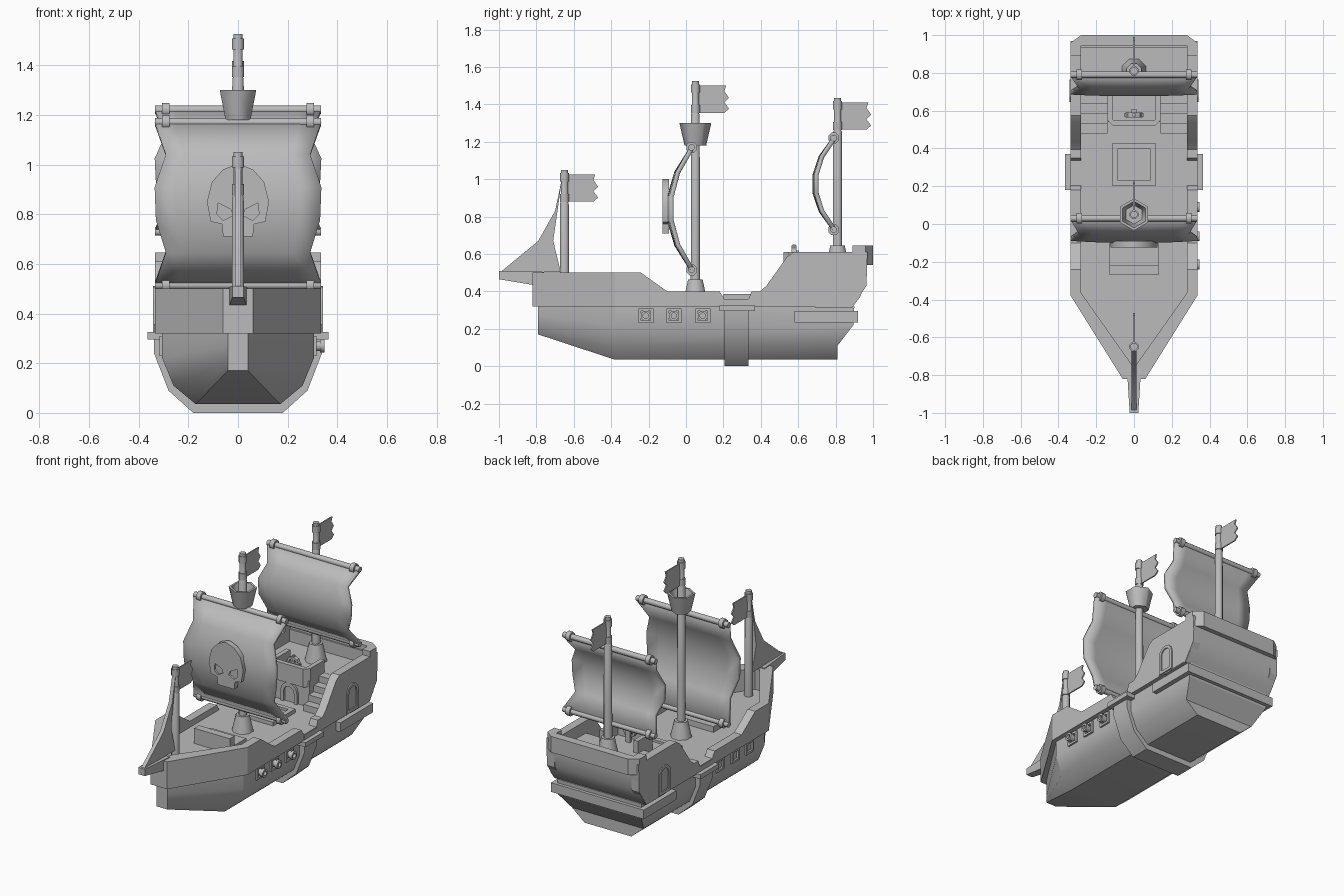
import bpy, bmesh, math
from mathutils import Matrix, Vector

if "Cube" in bpy.data.objects:
    bpy.data.objects.remove(bpy.data.objects["Cube"])

GREY = bpy.data.materials.new("plain_grey")
GREY.diffuse_color = (0.5, 0.5, 0.5, 1)
GREY.use_nodes = True
GREY.node_tree.nodes["Principled BSDF"].inputs["Base Color"].default_value = GREY.diffuse_color


def make(name, verts, faces):
    bm = bmesh.new()
    vs = [bm.verts.new(v) for v in verts]
    for f in faces:
        bm.faces.new([vs[i] for i in f])
    bmesh.ops.remove_doubles(bm, verts=bm.verts, dist=1e-5)
    bmesh.ops.recalc_face_normals(bm, faces=bm.faces)
    me = bpy.data.meshes.new(name)
    bm.to_mesh(me)
    bm.free()
    me.materials.append(GREY)
    ob = bpy.data.objects.new(name, me)
    bpy.context.collection.objects.link(ob)
    return ob


def place(axis, a, b, d):
    return {"x": (d, a, b), "y": (a, d, b), "z": (a, b, d)}[axis]


def prism(name, pts, axis, lo, hi):
    """Flat outline extruded along an axis."""
    n = len(pts)
    v = [place(axis, a, b, d) for d in (lo, hi) for a, b in pts]
    f = [(i, (i + 1) % n, n + (i + 1) % n, n + i) for i in range(n)]
    return make(name, v, f + [list(range(n)), list(range(n, 2 * n))])


def box(name, x, y, z):
    return prism(name, [(x[0], y[0]), (x[1], y[0]), (x[1], y[1]), (x[0], y[1])], "z", *z)


def frame(name, outer, inner, axis, lo, hi):
    """Closed ring between two matching outlines."""
    n = len(outer)
    loops = [(outer, lo), (outer, hi), (inner, hi), (inner, lo)]
    v = [place(axis, a, b, d) for pts, d in loops for a, b in pts]
    f = [(k * n + i, k * n + (i + 1) % n, (k + 1) % 4 * n + (i + 1) % n, (k + 1) % 4 * n + i)
         for k in range(4) for i in range(n)]
    return make(name, v, f)


def lathe(name, profile, sides, loc, axis="z"):
    """Stacked rings (radius, height) with end caps."""
    rot = {"z": Matrix(), "x": Matrix.Rotation(math.pi / 2, 4, "Y")}[axis]
    off = 0 if sides == 6 else math.pi / sides
    v = []
    for r, h in profile:
        for i in range(sides):
            t = off + math.tau * i / sides
            v.append(rot @ Vector((r * math.sin(t), r * math.cos(t), h)) + Vector(loc))
    m = len(profile)
    f = [(k * sides + i, k * sides + (i + 1) % sides, (k + 1) * sides + (i + 1) % sides,
          (k + 1) * sides + i) for k in range(m - 1) for i in range(sides)]
    f += [list(range(sides)), list(range((m - 1) * sides, m * sides))]
    return make(name, v, f)


def both(pts):
    """Mirror a half outline across x = 0."""
    return pts + [(-x, b) for x, b in reversed(pts)]


def arch(c, z0, z1, w):
    zs = z1 - w
    return [(c - w, z0), (c + w, z0)] + [(c + w * math.cos(t * math.pi / 6), zs + w * math.sin(t * math.pi / 6))
                                         for t in range(7)]


def square(cy, cz, h):
    return [(cy - h, cz - h), (cy + h, cz - h), (cy + h, cz + h), (cy - h, cz + h)]


# Lower hull: bow, shoulder and stern stations
sec = [(.17, .035), (.26, .11), (.305, .22), (.305, .32)]
bow = [(.04, -.79, z) for z in (.17, .21, .27, .32)]
mid = [(x, -.38, z) for x, z in sec]
stern = [(x, y, z) for (x, z), y in zip(sec, (.81, .81, .895, .90))]
verts = []
for st in (bow, mid, stern):
    verts += st + [(-x, y, z) for x, y, z in reversed(st)]
faces = [(k * 8 + i, k * 8 + (i + 1) % 8, k * 8 + 8 + (i + 1) % 8, k * 8 + 8 + i)
         for k in (0, 1) for i in range(8)]
faces += [(k + i, k + i + 1, k + 6 - i, k + 7 - i) for k in (0, 16) for i in range(3)]
make("lower_hull", verts, faces)

# Upper hull: bow bulwark, side walls, deck, stern block
prism("bow_bulwark", [(.06, -.82), (.335, -.38), (.28, -.365), (.015, -.74),
                      (-.015, -.74), (-.28, -.365), (-.335, -.38), (-.06, -.82)], "z", .32, .50)
wall = [(-.38, .32), (-.38, .50), (-.24, .50), (-.10, .40), (.18, .40), (.205, .36), (.335, .36),
        (.35, .40), (.395, .40), (.43, .43), (.54, .585), (.575, .61), (.97, .61), (.965, .43), (.89, .32)]
for s in (-1, 1):
    prism("side_wall", wall, "x", s * .28, s * .335)
prism("main_deck", both([(.03, -.78), (.30, -.375), (.30, .75)]), "z", .31, .36)
prism("stern_block", [(.69, .315), (.889, .315), (.93, .37), (.958, .43), (.969, .52), (.969, .61),
                      (.935, .61), (.935, .53), (.69, .53)], "x", -.333, .333)
prism("stern_cap", [(.335, .89), (.335, .96), (.28, 1.0), (-.28, 1.0), (-.335, .96), (-.335, .89),
                    (-.28, .89), (-.28, .945), (.28, .945), (.28, .89)], "z", .54, .645)
box("stern_ledge", (-.337, .337), (.58, .92), (.235, .295))

# Midship band with small ledge
prism("hull_band", both([(.18, 0), (.28, .09), (.338, .24), (.338, .357)]), "y", .205, .335)
box("band_ledge", (-.365, .365), (.18, .37), (.295, .325))

# Deck fittings
box("fore_bench_seat", (-.13, .13), (-.22, -.10), (.35, .398))
box("fore_bench_back", (-.13, .13), (-.27, -.22), (.35, .46))
frame("hatch_rim", [(-.115, .20), (.115, .20), (.115, .43), (-.115, .43)],
      [(-.085, .23), (.085, .23), (.085, .40), (-.085, .40)], "z", .355, .385)
box("hatch_lid", (-.085, .085), (.23, .40), (.355, .37))
box("cabin", (-.14, .14), (.54, .70), (.35, .53))
prism("balcony_rail", [(-.14, .70), (-.14, .55), (-.11, .52), (.11, .52), (.14, .55), (.14, .70),
                       (.11, .70), (.11, .55), (-.11, .55), (-.11, .70)], "z", .49, .61)
frame("door_frame", arch(0, .36, .49, .06), arch(0, .36, .465, .038), "y", .525, .545)
for s in (-1, 1):
    for i in range(4):
        box("stair_step", (min(s * .14, s * .285), max(s * .14, s * .285)),
            (.48 + i * .053, .70), (.35, .403 + i * .042))

# Steering wheel
ring = [[(r * math.cos(t * math.tau / 8), .60 + r * math.sin(t * math.tau / 8)) for t in range(8)]
        for r in (.045, .03)]
frame("wheel_rim", ring[0], ring[1], "y", .565, .59)
for a, b in ((.052, .007), (.007, .052)):
    box("wheel_spoke", (-a, a), (.57, .585), (.60 - b, .60 + b))
box("wheel_post", (-.015, .015), (.585, .605), (.52, .62))

# Stern windows, gun ports and cannons
for s in (-1, 1):
    frame("window_frame", arch(.705, .325, .51, .06), arch(.705, .345, .49, .04), "x", s * .33, s * .342)
    for y in (-.215, -.065, .09):
        frame("gun_port", square(y, .27, .04), square(y, .27, .026), "x", s * .30, s * .317)
        if s > 0:
            lathe("cannon", [(.022, 0), (.022, .05), (.028, .05), (.028, .068), (.015, .068), (.015, .04)],
                  8, (.28, y, .27), "x")


def mast(name, y, z0, z1, base, yards):
    lathe(name, [(.027, z0), (.025, z1 - .18), (.02, z1 - .17), (.02, z1)], 8, (0, y, 0))
    for z in (z1 - .15, z1 - .04):
        lathe(name + "_collar", [(.026, z - .022), (.026, z + .022)], 8, (0, y, 0))
    if base:
        lathe(name + "_foot", [(.068, z0), (.042, z0 + .115)], 8, (0, y, 0))
    # Pennant with a notched tail
    t, b = z1 - .025, z1 - .17
    h = t - b
    prism(name + "_pennant", [(y + .02, b), (y + .155, b), (y + .18, b + h * .15), (y + .155, b + h * .38),
                              (y + .18, b + h * .55), (y + .155, b + h * .8), (y + .165, t),
                              (y + .02, t)], "x", -.004, .004)
    for z in yards:
        lathe(name + "_yard", [(.018, -.335), (.018, .335)], 8, (0, y - .02, z), "x")
        for s in (-1, 1):
            lathe(name + "_yard_ring", [(.031, -.015), (.031, .015)], 8, (s * .29, y - .02, z), "x")


mast("bow_mast", -.65, .35, 1.05, False, ())
mast("main_mast", .05, .35, 1.525, True, (1.17, .515))
mast("aft_mast", .81, .53, 1.435, True, (1.22, .73))
lathe("crows_nest", [(.058, 1.18), (.085, 1.30), (.07, 1.30), (.05, 1.21)], 6, (0, .05, 0))


def sail(name, y, top, bottom, edge, centre, widths):
    """Billowing sheet with ragged sides, one row per notch."""
    nu, nv = 8, len(widths) - 1
    v = []
    for j in range(nv + 1):
        t = j / nv
        for i in range(nu + 1):
            u = 2 * i / nu - 1
            d = (edge + (centre - edge) * (1 - u * u)) * math.sin(math.pi * t) ** .8
            v.append((u * widths[j], y - d, top + (bottom - top) * t))
    n = nu + 1
    f = [(j * n + i, j * n + i + 1, (j + 1) * n + i + 1, (j + 1) * n + i)
         for j in range(nv) for i in range(nu)]
    ob = make(name, v, f)
    m = ob.modifiers.new("thickness", "SOLIDIFY")
    m.thickness, m.offset = .024, 0


sail("main_sail", .03, 1.165, .52, .112, .124, [.335, .29, .335, .33, .29, .335])
sail("aft_sail", .79, 1.215, .735, .097, .106, [.335, .29, .335, .33, .29, .335])

# Skull emblem with sunken eyes
skull = prism("skull_plate", both([(.06, .71), (.065, .76), (.11, .77), (.125, .85), (.105, .93),
                                   (.06, .98), (.01, 1.0)]), "y", -.125, -.09)
for s in (-1, 1):
    cut = prism("eye_cutter", [(s * .02, .795), (s * .06, .775), (s * .085, .80), (s * .08, .845),
                               (s * .03, .82)], "y", -.15, -.113)
    cut.hide_render = True
    cut.hide_viewport = True
    m = skull.modifiers.new("eye_cut", "BOOLEAN")
    m.operation, m.object = "DIFFERENCE", cut

# Bowsprit, narrowed at the tip, and triangular bow sail
sprit = prism("bowsprit", [(-1.0, .51), (-.76, .505), (-.76, .425), (-1.0, .465)], "x", -.038, .038)
for p in sprit.data.vertices:
    if p.co.y < -.9:
        p.co.x *= .6
prism("bow_sail", [(-.66, 1.02), (-.70, .83), (-.79, .67), (-.99, .505), (-.67, .505), (-.71, .67)],
      "x", -.012, .012)

# Smooth rounded surfaces, keep hard edges
for ob in bpy.context.collection.objects:
    if not ob.hide_render:
        bpy.ops.object.select_all(action="DESELECT")
        ob.select_set(True)
        bpy.context.view_layer.objects.active = ob
        soft = any(k in ob.name for k in ("_sail", "mast", "crows", "cannon"))
        bpy.ops.object.shade_smooth_by_angle(angle=math.radians(62 if soft else 30))
